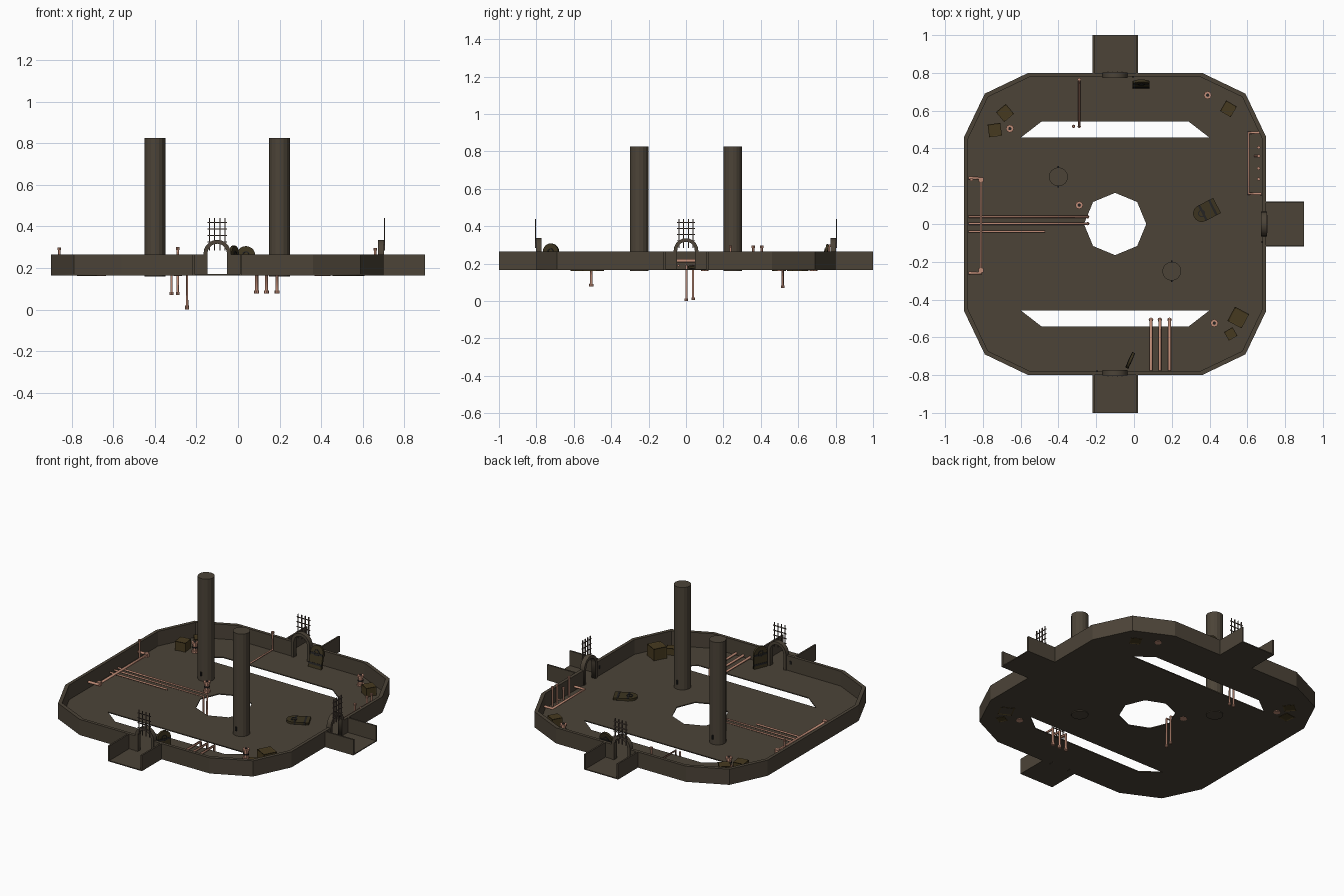
import bpy, bmesh, math
from mathutils import Matrix, Vector

if "Cube" in bpy.data.objects:
    bpy.data.objects.remove(bpy.data.objects["Cube"])

def mat(name, r, g, b):
    m = bpy.data.materials.new(name)
    m.diffuse_color = (r, g, b, 1)
    m.use_nodes = True
    m.node_tree.nodes["Principled BSDF"].inputs["Base Color"].default_value = m.diffuse_color
    return m

STONE = mat("dark stone", 0.072, 0.057, 0.039)
COPPER = mat("copper", 0.52, 0.26, 0.18)
WOOD = mat("crate wood", 0.062, 0.042, 0.014)
DOOR = mat("door wood", 0.045, 0.034, 0.014)
IRON = mat("iron", 0.018, 0.017, 0.016)
GRATE = mat("rusty grate", 0.085, 0.062, 0.05)
T, R = Matrix.Translation, Matrix.Rotation
BOT, FLOOR, TOP = 0.165, 0.171, 0.265
HALL = T((-0.1, 0, 0))

def add(name, mesh, m, mtx=Matrix()):
    ob = bpy.data.objects.new(name, mesh)
    bpy.context.scene.collection.objects.link(ob)
    mesh.materials.clear()
    mesh.materials.append(m)
    ob.matrix_world = mtx
    return ob

def from_bm(name, bm, m, mtx=Matrix()):
    bmesh.ops.recalc_face_normals(bm, faces=bm.faces)
    me = bpy.data.meshes.new(name)
    bm.to_mesh(me)
    bm.free()
    return add(name, me, m, mtx)

def box(name, lo, hi, m, mtx=Matrix()):
    bm = bmesh.new()
    c = [(a + b) / 2 for a, b in zip(lo, hi)]
    s = [b - a for a, b in zip(lo, hi)]
    bmesh.ops.create_cube(bm, size=1, matrix=T(c) @ Matrix.Diagonal((*s, 1)))
    return from_bm(name, bm, m, mtx)

def cyl(name, x, y, z0, z1, r, m, n=8, rot=0, mtx=Matrix()):
    bm = bmesh.new()
    bmesh.ops.create_cone(bm, cap_ends=True, segments=n, radius1=r, radius2=r, depth=z1 - z0,
                          matrix=T((x, y, (z0 + z1) / 2)) @ R(rot, 4, 'Z'))
    return from_bm(name, bm, m, mtx)

def curve_mesh(name, cu, m, mtx):
    ob = bpy.data.objects.new(name + "_curve", cu)
    bpy.context.scene.collection.objects.link(ob)
    dg = bpy.context.evaluated_depsgraph_get()
    me = bpy.data.meshes.new_from_object(ob.evaluated_get(dg))
    bpy.data.objects.remove(ob)
    return add(name, me, m, mtx)

def spline(cu, pts, cyclic):
    sp = cu.splines.new('POLY')
    sp.points.add(len(pts) - 1)
    for p, q in zip(sp.points, pts):
        p.co = (q[0], q[1], q[2] if len(q) > 2 else 0, 1)
    sp.use_cyclic_u = cyclic

def plate(name, loops, thick, m, mtx=Matrix()):
    cu = bpy.data.curves.new(name, 'CURVE')
    cu.dimensions, cu.fill_mode, cu.extrude = '2D', 'BOTH', thick / 2
    for l in loops:
        spline(cu, l, True)
    return curve_mesh(name, cu, m, mtx)

def pipe(name, pts, r=0.007):
    cu = bpy.data.curves.new(name, 'CURVE')
    cu.dimensions, cu.bevel_depth, cu.bevel_resolution = '3D', r, 2
    cu.use_fill_caps = True
    spline(cu, pts, False)
    return curve_mesh(name, cu, COPPER, Matrix())

def arch(w, spring, n=10):
    return [(-w, 0)] + [(-w * math.cos(math.pi * i / n), spring + w * math.sin(math.pi * i / n))
                        for i in range(n + 1)] + [(w, 0)]

# floor with central pit and two slots
q = [(0.8, 0.46), (0.69, 0.69), (0.46, 0.8)]
outline = q + [(-x, y) for x, y in q[::-1]] + [(-x, -y) for x, y in q] + [(x, -y) for x, y in q[::-1]]
pit = [(0.165 * math.cos(i * math.pi / 4), 0.165 * math.sin(i * math.pi / 4)) for i in range(8)]
slots = [[(-0.5, s * 0.457), (0.5, s * 0.457), (0.39, s * 0.542), (-0.39, s * 0.542)] for s in (1, -1)]
plate("floor", [outline, pit] + slots, FLOOR - BOT, STONE, HALL @ T((0, 0, (BOT + FLOOR) / 2)))

# outer wall, with gaps on the three doorway sides
def wall(a, b, c, d):
    bm = bmesh.new()
    f = bm.faces.new([bm.verts.new((*p, BOT)) for p in (a, b, c, d)])
    g = bmesh.ops.extrude_face_region(bm, geom=[f])
    bmesh.ops.translate(bm, vec=(0, 0, TOP - BOT), verts=[v for v in g['geom'] if isinstance(v, bmesh.types.BMVert)])
    from_bm("wall", bm, STONE, HALL)

for i, p in enumerate(outline):
    a, b = Vector(p), Vector(outline[(i + 1) % 12])
    ai, bi = a * 0.975, b * 0.975
    mid = (a + b) / 2
    if (a - b).length > 0.8 and mid.x > -0.5:
        u, k = (b - a).normalized() * 0.05, mid * 0.975
        wall(a, mid - u, k - u, ai)
        wall(mid + u, b, bi, k + u)
    else:
        wall(a, b, bi, ai)

# corridors, arches and raised grates
for tag, ang in (("back", 0), ("front", math.pi), ("right", -math.pi / 2)):
    M = HALL @ R(ang, 4, 'Z')
    box(tag + "_corridor_floor", (-0.12, 0.8, BOT), (0.12, 1.0, FLOOR), STONE, M)
    for s in (-1, 1):
        x0, x1 = sorted((s * 0.12, s * 0.11))
        box(tag + "_corridor_wall", (x0, 0.8, BOT), (x1, 1.0, TOP), STONE, M)
    plate(tag + "_arch", [arch(0.066, 0.105) + arch(0.047, 0.105)[::-1]], 0.03, STONE,
          M @ T((0, 0.788, BOT)) @ R(math.pi / 2, 4, 'X'))
    for i in range(4):
        x, z = -0.0375 + i * 0.025, 0.325 + i * 0.0315
        box(tag + "_grate_bar", (x - 0.0025, 0.8015, 0.285), (x + 0.0025, 0.8065, 0.44), GRATE, M)
        box(tag + "_grate_crossbar", (-0.047, 0.802, z - 0.0025), (0.047, 0.806, z + 0.0025), GRATE, M)
    box(tag + "_lock_plate", (0.09, 0.776, 0.215), (0.1, 0.782, 0.235), IRON, M)

# tall columns with small base plates
for x, y in ((-0.4, 0.25), (0.2, -0.25)):
    cyl("column", x, y, 0.16, 0.826, 0.05, STONE, 16)
    for s in (-1, 1):
        box("column_plate", (x - 0.004, y + s * 0.053 - 0.005, 0.205), (x + 0.004, y + s * 0.053 + 0.005, 0.23), IRON)

# doors: one ajar, one leaning, one fallen (local x across, y up, z thickness)
def door(M):
    plate("door_leaf", [arch(0.045, 0.092)], 0.014, DOOR, M)
    for y in (0.025, 0.085):
        box("door_band", (-0.045, y - 0.006, -0.009), (0.045, y + 0.006, 0.009), IRON, M)
    ring = [[(r * math.cos(i * math.pi / 4), r * math.sin(i * math.pi / 4)) for i in range(8)] for r in (0.02, 0.014)]
    plate("door_ring", ring, 0.02, IRON, M @ T((0, 0.092, 0)))

UP = R(math.pi / 2, 4, 'X')
door(T((-0.02, -0.722, FLOOR)) @ R(math.radians(66), 4, 'Z') @ UP)
door(T((0.038, 0.725, FLOOR)) @ R(math.radians(-14), 4, 'X') @ UP)
door(T((0.44, 0.098, FLOOR + 0.009)) @ R(math.radians(117), 4, 'Z'))

# crates with recessed panels
for x, y, s, a in ((-0.683, 0.588, 0.068, 40), (-0.737, 0.497, 0.068, 8), (0.5, 0.61, 0.065, 60),
                   (0.552, -0.495, 0.085, -28), (0.512, -0.582, 0.052, 30)):
    bm = bmesh.new()
    bmesh.ops.create_cube(bm, size=s)
    bmesh.ops.inset_individual(bm, faces=bm.faces[:], thickness=s * 0.12, depth=-s * 0.04)
    from_bm("crate", bm, WOOD, T((x, y, 0.162 + s / 2)) @ R(math.radians(a), 4, 'Z'))

# copper posts with rims and dark cores
for x, y in ((-0.657, 0.505), (0.39, 0.682), (-0.29, 0.1), (0.425, -0.525)):
    cyl("post_base", x, y, 0.161, 0.183, 0.021, COPPER)
    cyl("post_body", x, y, 0.183, 0.225, 0.014, COPPER)
    cyl("post_band", x, y, 0.2, 0.208, 0.018, IRON)
    cyl("post_cap", x, y, 0.225, 0.237, 0.021, COPPER)
    cyl("post_core", x, y, 0.237, 0.24, 0.009, IRON)

# pipes
def drain(pts, r=0.007):
    pipe("drain_pipe", pts, r)
    x, y, z = pts[-1]
    cyl("pipe_collar", x, y, z, z + 0.014, r * 1.5, COPPER)

for x in (0.09, 0.137, 0.188):
    drain([(x, -0.775, 0.186), (x, -0.507, 0.186), (x, -0.507, 0.077)], 0.008)
drain([(-0.29, 0.765, 0.3), (-0.29, 0.765, 0.186), (-0.29, 0.517, 0.186), (-0.29, 0.517, 0.07)], 0.006)
cyl("pipe_collar", -0.29, 0.765, 0.288, 0.302, 0.009, COPPER)
drain([(-0.32, 0.517, 0.186), (-0.32, 0.517, 0.07)], 0.006)
for y in (0.038, 0.002):
    drain([(-0.875, y, 0.19), (-0.245, y, 0.19), (-0.245, y, 0.005 if y > 0.01 else 0.0)], 0.006)
pipe("short_pipe", [(-0.875, -0.04, 0.19), (-0.47, -0.04, 0.19)], 0.006)
pipe("left_wall_pipe", [(-0.875, 0.243, 0.215), (-0.81, 0.243, 0.215), (-0.81, -0.26, 0.215), (-0.875, -0.26, 0.215)], 0.009)
for y in (0.235, -0.245):
    box("pipe_elbow", (-0.822, y - 0.012, 0.203), (-0.798, y + 0.012, 0.227), COPPER)
pipe("right_wall_pipe", [(0.675, 0.483, 0.2), (0.607, 0.483, 0.2), (0.607, 0.16, 0.2), (0.675, 0.16, 0.2)], 0.008)
pipe("right_stub", [(0.635, 0.36, 0.2), (0.66, 0.36, 0.2)], 0.005)
for x, y, h in ((-0.86, 0.235, 0.3), (0.66, 0.405, 0.297), (0.66, 0.36, 0.297), (0.66, 0.295, 0.25), (0.66, 0.238, 0.297)):
    pipe("riser_pipe", [(x, y, FLOOR), (x, y, h)], 0.006)
    cyl("riser_collar", x, y, h - 0.012, h, 0.009, COPPER)
